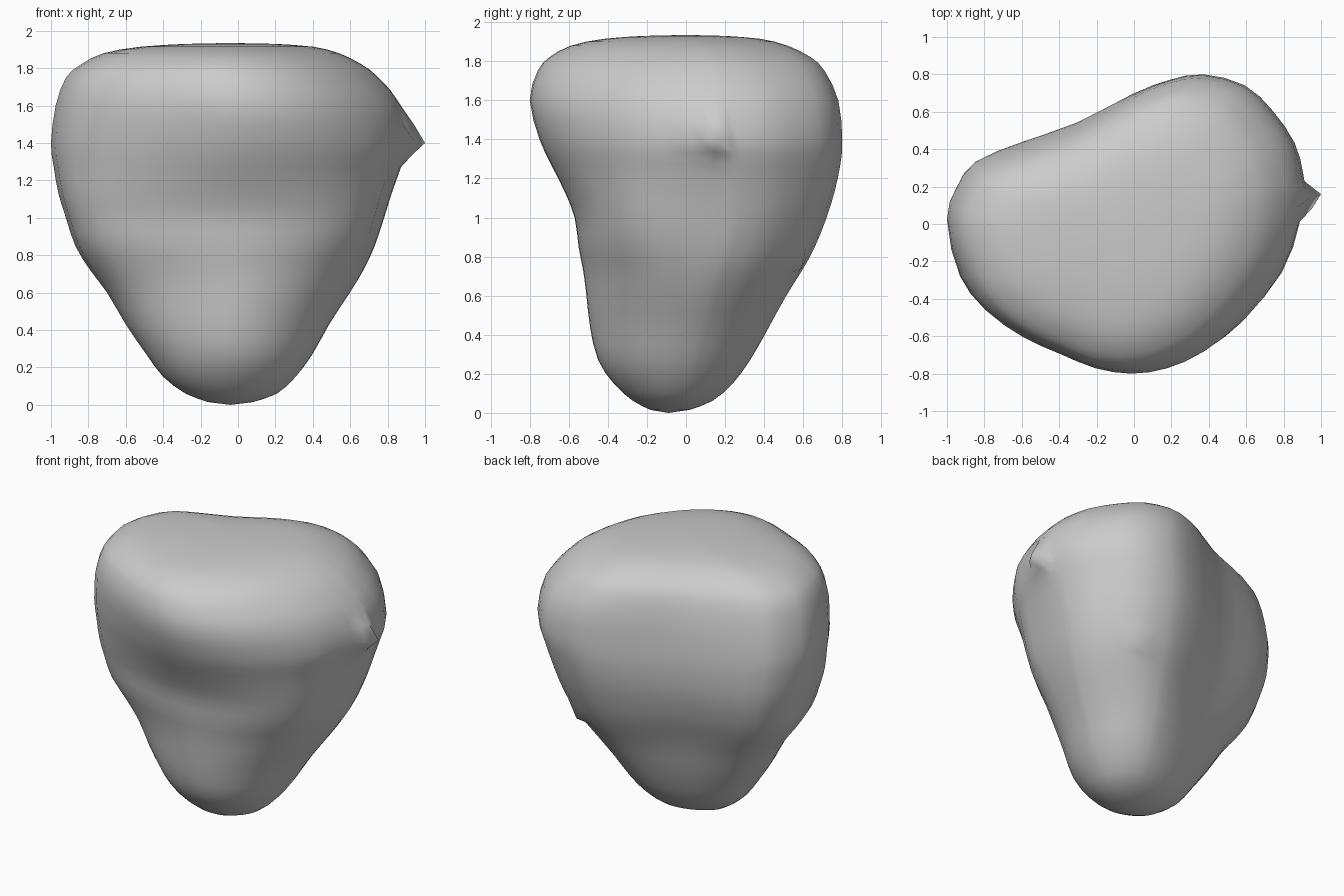
import bpy
import bmesh
import math
from mathutils import Vector

cube = bpy.data.objects.get("Cube")
if cube:
    bpy.data.objects.remove(cube, do_unlink=True)

# Bean-shaped outline of the widest cross-section
OUTLINE = [
    (-1, 0), (-.95, .17), (-.85, .31), (-.6, .42), (-.3, .53), (0, .69),
    (.2, .77), (.38, .8), (.6, .74), (.75, .6), (.87, .42), (.915, .25),
    (.92, .17), (.9, 0), (.8, -.26), (.6, -.52), (.4, -.68), (.2, -.77),
    (0, -.8), (-.2, -.77), (-.4, -.69), (-.6, -.6), (-.8, -.46), (-.93, -.28),
]

# Height, then the reach of the body to its right, left, front and back
LAYERS = [
    (.015, -.16, .08, -.18, .02), (.06, -.28, .21, -.27, .14),
    (.15, -.4, .31, -.37, .25), (.27, -.49, .4, -.45, .34),
    (.43, -.6, .49, -.49, .43), (.6, -.7, .6, -.51, .52),
    (.72, -.79, .67, -.525, .59), (.85, -.87, .73, -.55, .66),
    (1, -.92, .78, -.57, .72), (1.13, -.96, .82, -.62, .76),
    (1.27, -.985, .87, -.69, .79), (1.4, -1, .91, -.75, .8),
    (1.6, -.975, .87, -.8, .78), (1.75, -.92, .75, -.76, .71),
    (1.82, -.84, .66, -.7, .64), (1.88, -.72, .54, -.59, .52),
    (1.915, -.52, .4, -.42, .38), (1.93, -.28, .2, -.22, .2),
]

# Side peak with its ridges, and the small pimple on the back
PEAKS = [
    (1, .16, 1.4), (.94, .14, 1.5), (.95, .08, 1.4), (.93, .15, 1.335),
    (.45, .59, .74),
]


def refine(points, closed):
    """Add a smooth midpoint between each pair of points."""
    count = len(points)
    result = []
    for i, point in enumerate(points):
        result.append(point)
        if closed:
            picks = [(i + k) % count for k in (-1, 0, 1, 2)]
        elif i < count - 1:
            picks = [max(0, min(count - 1, i + k)) for k in (-1, 0, 1, 2)]
        else:
            break
        a, b, c, d = (points[p] for p in picks)
        result.append(tuple((9 * (q + r) - p - s) / 16
                            for p, q, r, s in zip(a, b, c, d)))
    return result


def section(bm, outline, z, x0, x1, y0, y1):
    """Fit the outline to a layer: round at the base, flat-fronted at the waist."""
    bean = min(1, .25 + z)
    flatness = 1 - .45 * math.exp(-((z - .98) / .35) ** 2)
    ring = []
    for px, py in outline:
        u, v = (px + .04) / .96, py / .8
        angle = math.atan2(v, u)
        u = u * bean + math.cos(angle) * (1 - bean)
        v = v * bean + math.sin(angle) * (1 - bean)
        if v < 0:
            v = -abs(v) ** flatness
        ring.append(bm.verts.new(((x0 + x1 + u * (x1 - x0)) / 2,
                                  (y0 + y1 + v * (y1 - y0)) / 2, z)))
    return ring


def fan(bm, ring, tip):
    """Close an open ring with a single pole."""
    pole = bm.verts.new(tip)
    for a, b in zip(ring, ring[1:] + ring[:1]):
        bm.faces.new((a, b, pole))


def pull_point(bm, target):
    """Draw the nearest surface point out into a small peak."""
    goal = Vector(target)
    nearest = min(bm.verts, key=lambda vert: (vert.co - goal).length)
    nearest.co = goal


# Lofted body
bm = bmesh.new()
outline = refine(OUTLINE, True)
rings = [section(bm, outline, *layer) for layer in refine(LAYERS, False)]
for low, high in zip(rings, rings[1:]):
    for i in range(len(low)):
        j = (i + 1) % len(low)
        bm.faces.new((low[i], low[j], high[j], high[i]))
fan(bm, rings[0], (-.04, -.09, 0))
fan(bm, rings[-1], (-.04, 0, 1.935))

for peak in PEAKS:
    pull_point(bm, peak)

bmesh.ops.recalc_face_normals(bm, faces=bm.faces)
for face in bm.faces:
    face.smooth = True
mesh = bpy.data.meshes.new("rounded_body")
bm.to_mesh(mesh)
bm.free()
body = bpy.data.objects.new("rounded_body", mesh)
bpy.context.collection.objects.link(body)

# Plain grey surface
grey = bpy.data.materials.new("plain_grey")
grey.use_nodes = True
colour = (.6, .6, .6, 1)
grey.diffuse_color = colour
grey.node_tree.nodes["Principled BSDF"].inputs["Base Color"].default_value = colour
mesh.materials.append(grey)
